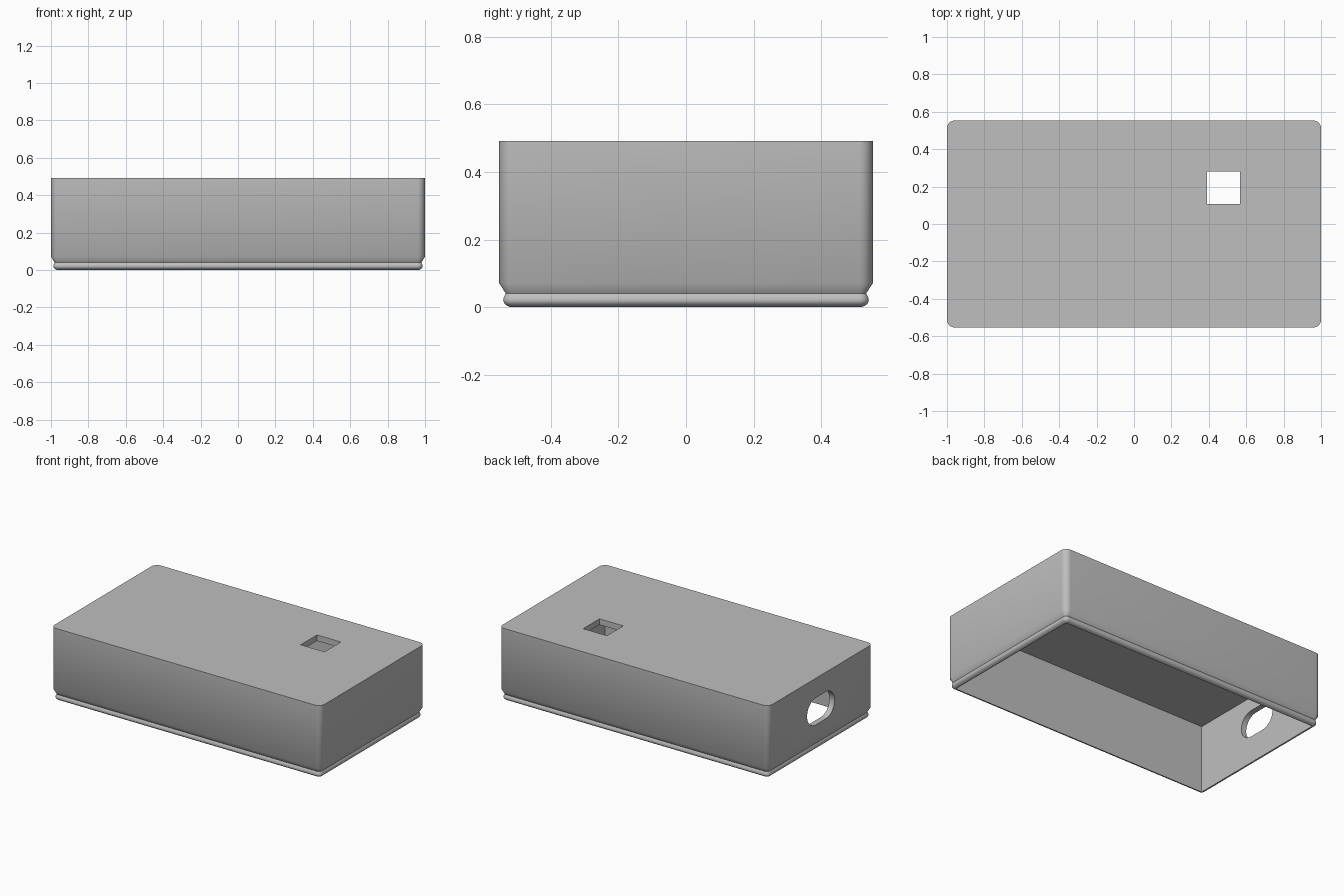
import bpy, bmesh, math
from mathutils import Matrix

HALF_X, HALF_Y, TOP = 1.0, 0.553, 0.492
CORNER, WALL = 0.04, 0.038

cube = bpy.data.objects.get("Cube")
if cube:
    bpy.data.objects.remove(cube, do_unlink=True)

grey = bpy.data.materials.new("mid_grey")
grey.use_nodes = True
colour = (0.52, 0.52, 0.52, 1)
grey.diffuse_color = colour
grey.node_tree.nodes["Principled BSDF"].inputs["Base Color"].default_value = colour


def rounded_outline(hx, hy, r, steps=8):
    """Counter-clockwise rounded rectangle."""
    points = []
    for k, (sx, sy) in enumerate(((1, 1), (-1, 1), (-1, -1), (1, -1))):
        for i in range(steps + 1):
            a = math.pi / 2 * (k + i / steps)
            points.append((sx * (hx - r) + r * math.cos(a),
                           sy * (hy - r) + r * math.sin(a)))
    return points


def loft(name, rings):
    """Solid through a stack of matching closed rings of 3D points."""
    bm = bmesh.new()
    rows = [[bm.verts.new(p) for p in ring] for ring in rings]
    n = len(rows[0])
    for low, high in zip(rows, rows[1:]):
        for i in range(n):
            j = (i + 1) % n
            bm.faces.new((low[i], low[j], high[j], high[i]))
    bm.faces.new(rows[0][::-1])
    bm.faces.new(rows[-1])
    bmesh.ops.recalc_face_normals(bm, faces=bm.faces)
    mesh = bpy.data.meshes.new(name)
    bm.to_mesh(mesh)
    bm.free()
    mesh.materials.append(grey)
    obj = bpy.data.objects.new(name, mesh)
    bpy.context.collection.objects.link(obj)
    return obj


def box(name, low, high):
    corners = [(low[0], low[1]), (high[0], low[1]), (high[0], high[1]), (low[0], high[1])]
    return loft(name, [[(x, y, z) for x, y in corners] for z in (low[2], high[2])])


# Shell: straight walls tapering into a groove and a rounded snap lip (inset, height)
profile = [(0.034, 0), (0.024, 0.004), (0.016, 0.010), (0.012, 0.018), (0.013, 0.027),
           (0.017, 0.035), (0.020, 0.040), (0, 0.071), (0, TOP)]
case = loft("case_cover", [
    [(x, y, z) for x, y in rounded_outline(HALF_X - d, HALF_Y - d, CORNER - d)]
    for d, z in profile])

# Openings: hollow underside, square window in the top, oblong port in the end wall
inner_x, inner_y = HALF_X - WALL, HALF_Y - WALL
cavity = box("cavity_cutter", (-inner_x, -inner_y, -0.1), (inner_x, inner_y, TOP - 0.04))
window = box("window_cutter", (0.39, 0.107, 0.4), (0.567, 0.28, 0.6))
slot = rounded_outline(0.145, 0.09, 0.0899, 12)
port = loft("port_cutter", [[(x, y, z + 0.27) for y, z in slot] for x in (-1.1, -0.9)])

bpy.ops.object.select_all(action="DESELECT")
case.select_set(True)
bpy.context.view_layer.objects.active = case
for cutter in (cavity, window, port):
    cutter.hide_render = True
    mod = case.modifiers.new(cutter.name, "BOOLEAN")
    mod.operation = "DIFFERENCE"
    mod.solver = "EXACT"
    mod.object = cutter
    bpy.ops.object.modifier_apply(modifier=mod.name)
    bpy.data.objects.remove(cutter, do_unlink=True)

bpy.ops.object.shade_smooth_by_angle(angle=math.radians(35))
